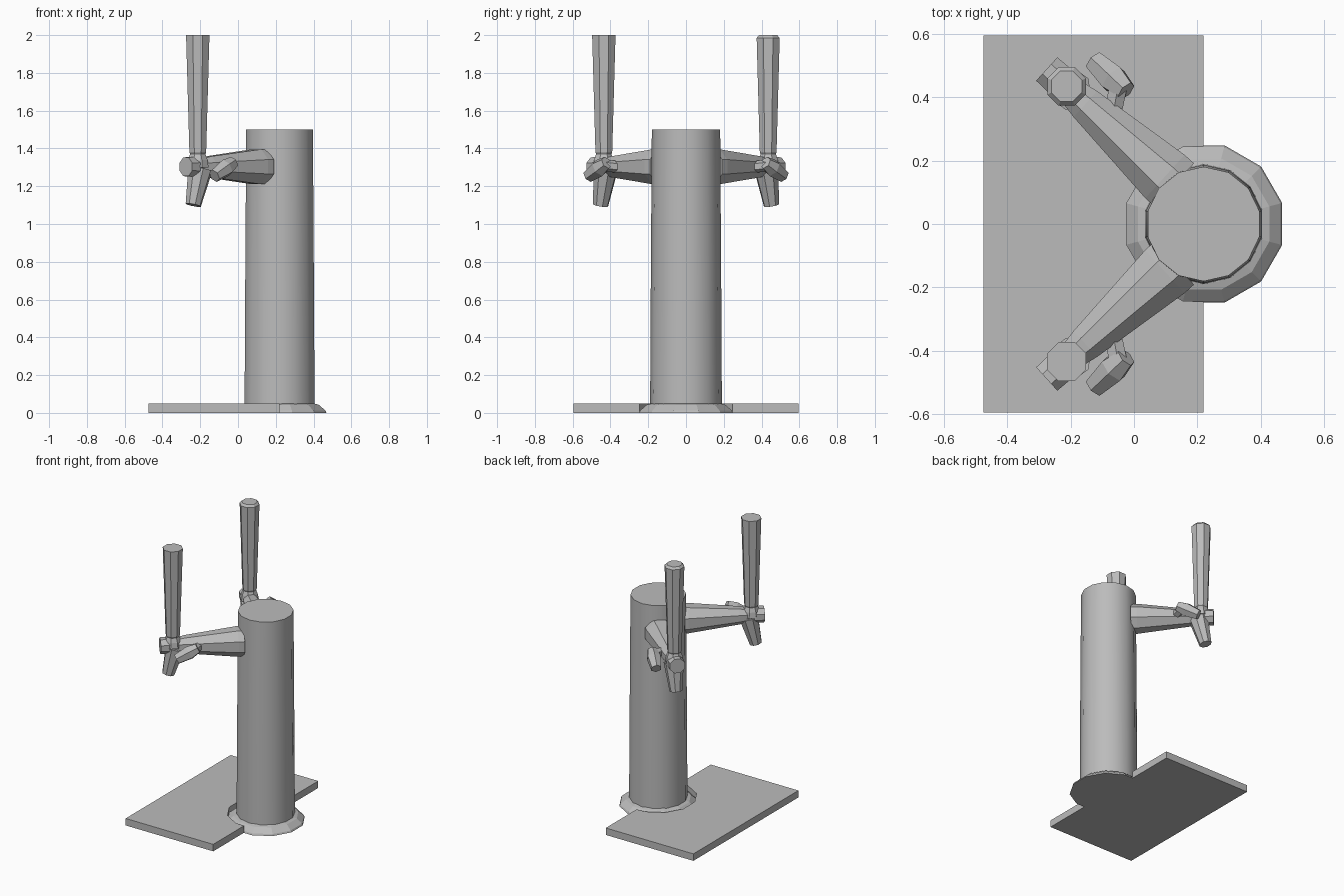
import bpy, bmesh, math
from mathutils import Vector

cube = bpy.data.objects.get("Cube")
if cube:
    bpy.data.objects.remove(cube)

grey = bpy.data.materials.new("brushed grey")
grey.use_nodes = True
COLOUR = (0.5, 0.5, 0.5, 1)
grey.diffuse_color = COLOUR
grey.node_tree.nodes["Principled BSDF"].inputs["Base Color"].default_value = COLOUR


def finish(name, bm):
    bmesh.ops.recalc_face_normals(bm, faces=bm.faces)
    mesh = bpy.data.meshes.new(name)
    bm.to_mesh(mesh)
    bm.free()
    mesh.materials.append(grey)
    obj = bpy.data.objects.new(name, mesh)
    bpy.context.collection.objects.link(obj)
    return obj


def turned(name, start, direction, profile, sides, phase=0.5):
    """Capped low-poly body with (distance, radius) rings along a direction."""
    bm = bmesh.new()
    turn = Vector(direction).to_track_quat('Z', 'Y')
    rings = []
    for dist, radius in profile:
        ring = []
        for i in range(sides):
            a = math.tau * (i + phase) / sides
            p = Vector((radius * math.cos(a), radius * math.sin(a), dist))
            ring.append(bm.verts.new(Vector(start) + turn @ p))
        rings.append(ring)
    for low, high in zip(rings, rings[1:]):
        for i in range(sides):
            j = (i + 1) % sides
            bm.faces.new((low[i], low[j], high[j], high[i]))
    bm.faces.new(rings[0])
    bm.faces.new(rings[-1])
    return finish(name, bm)


def rod(name, start, end, r0, r1, sides, bulge=None):
    """Tapered rod between two points, with an optional wider middle."""
    axis = Vector(end) - Vector(start)
    profile = [(0, r0), (axis.length, r1)]
    if bulge:
        profile.insert(1, (axis.length * 0.6, bulge))
    return turned(name, start, axis, profile, sides)


UP = (0, 0, 1)
CX = 0.22

# Tower column and its sloping foot flange
column = turned("tower_column", (CX, 0, 0), UP,
                [(0.03, 0.19), (0.6, 0.187), (1.5, 0.181)], 14)
turned("foot_flange", (CX, 0, 0), UP,
       [(0, 0.257), (0.012, 0.252), (0.043, 0.215), (0.05, 0.188)], 12)

# Drip plate with a notch around the flange
bm = bmesh.new()
outline = [(CX, 0.595), (-0.475, 0.595), (-0.475, -0.595), (CX, -0.595), (CX, -0.245)]
for i in range(6):
    a = math.radians(255 - 30 * i)
    outline.append((CX + 0.252 * math.cos(a), 0.252 * math.sin(a)))
outline.append((CX, 0.245))
base = bm.faces.new([bm.verts.new((x, y, 0)) for x, y in outline])
top = bmesh.ops.extrude_face_region(bm, geom=[base])["geom"]
bmesh.ops.translate(bm, vec=(0, 0, 0.05),
                    verts=[v for v in top if isinstance(v, bmesh.types.BMVert)])
finish("drip_plate", bm)

# Two mirrored taps
for side, s in (("front", -1), ("back", 1)):
    # Tapered arm with a neck and an end cap
    turned(side + "_tap_arm", (0.12, s * 0.13, 1.303), (-0.74, s * 0.673, 0),
           [(-0.01, 0.1), (0.03, 0.1), (0.37, 0.06), (0.44, 0.046),
            (0.48, 0.056), (0.535, 0.054)], 8)
    # Handle, with a bevelled top on the back one
    handle = [(1.3, 0.062), (1.34, 0.056), (1.37, 0.044), (1.38, 0.048)]
    handle += [(1.985, 0.066), (2.0, 0.052)] if s > 0 else [(2.0, 0.067)]
    turned(side + "_tap_handle", (-0.213, s * 0.435, 0), UP, handle, 8)
    # Pouring spout
    rod(side + "_tap_spout", (-0.2, s * 0.425, 1.29), (-0.237, s * 0.452, 1.1),
        0.066, 0.042, 8)
    # Side lever and the stem joining it to the arm
    rod(side + "_side_lever", (-0.125, s * 0.515, 1.255), (-0.025, s * 0.42, 1.325),
        0.036, 0.034, 6, bulge=0.048)
    rod(side + "_lever_stem", (-0.05, s * 0.435, 1.31), (-0.07, s * 0.33, 1.3),
        0.033, 0.03, 6)

# Soften the column only
bpy.ops.object.select_all(action='DESELECT')
column.select_set(True)
bpy.context.view_layer.objects.active = column
bpy.ops.object.shade_smooth_by_angle(angle=math.radians(30))
